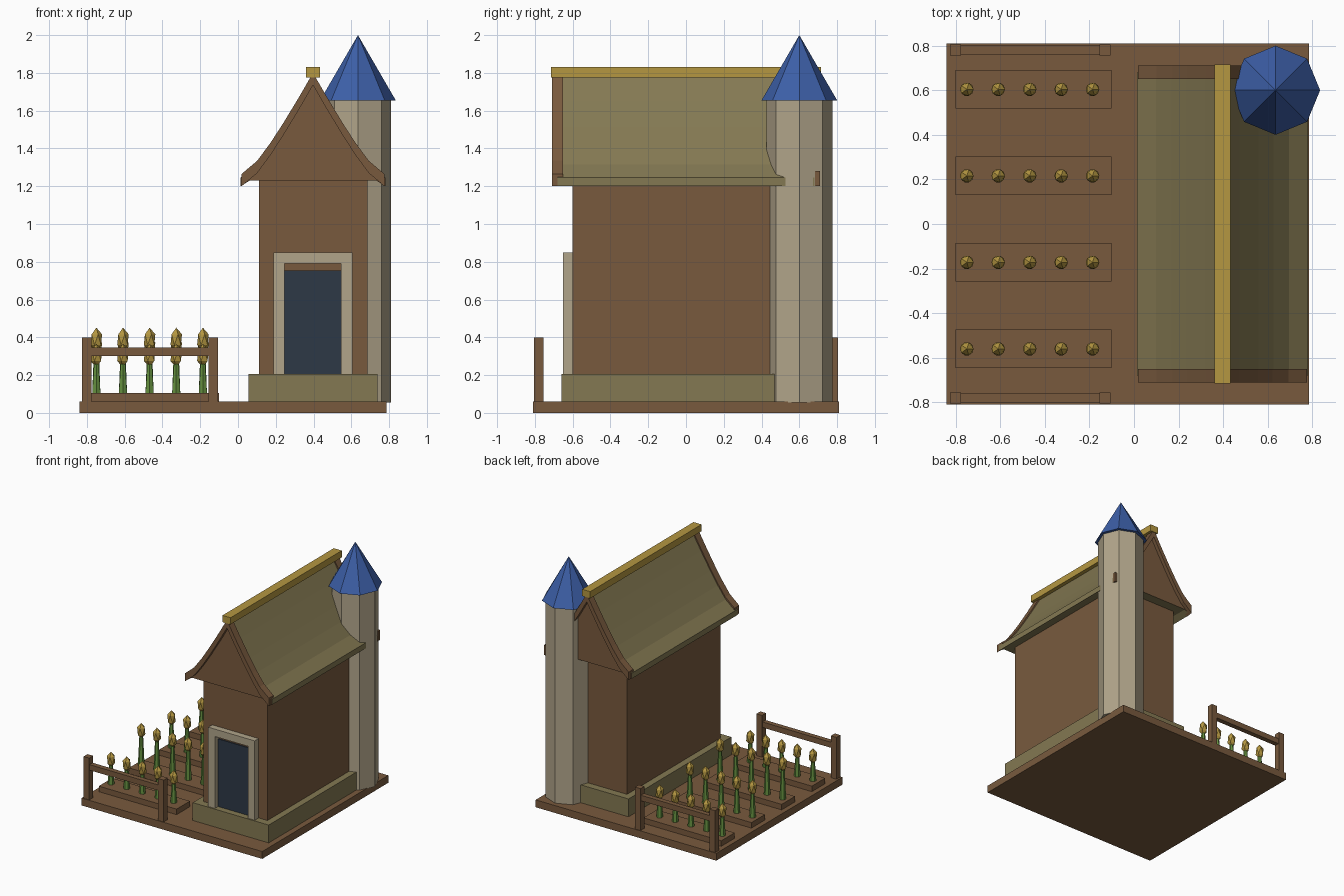
import bpy
import bmesh
import math
from mathutils import Matrix, Vector

if "Cube" in bpy.data.objects:
    bpy.data.objects.remove(bpy.data.objects["Cube"])


def material(name, r, g, b):
    m = bpy.data.materials.new(name)
    m.use_nodes = True
    m.diffuse_color = (r, g, b, 1)
    m.node_tree.nodes["Principled BSDF"].inputs["Base Color"].default_value = (r, g, b, 1)
    return m


BROWN = material("brown_wood", 0.19, 0.102, 0.048)
OLIVE = material("olive_thatch", 0.23, 0.19, 0.085)
BEIGE = material("beige_stone", 0.44, 0.375, 0.255)
BLUE = material("blue_tile", 0.046, 0.115, 0.39)
GOLD = material("gold", 0.46, 0.31, 0.053)
GREEN = material("stem_green", 0.13, 0.28, 0.05)
NAVY = material("dark_door", 0.027, 0.04, 0.062)


def finish(name, bm, *mats):
    bmesh.ops.recalc_face_normals(bm, faces=bm.faces)
    me = bpy.data.meshes.new(name)
    bm.to_mesh(me)
    bm.free()
    for m in mats:
        me.materials.append(m)
    ob = bpy.data.objects.new(name, me)
    bpy.context.collection.objects.link(ob)
    return ob


def box(name, mat, x, y, z):
    """Box given by its (min, max) range on each axis."""
    bm = bmesh.new()
    size = [r[1] - r[0] for r in (x, y, z)]
    mid = [(r[1] + r[0]) / 2 for r in (x, y, z)]
    bmesh.ops.create_cube(bm, size=1, matrix=Matrix.Translation(mid) @ Matrix.Diagonal((*size, 1)))
    return finish(name, bm, mat)


def cone(name, mat, sides, r1, r2, x, y, z1, z2):
    bm = bmesh.new()
    bmesh.ops.create_cone(bm, cap_ends=True, segments=sides, radius1=r1, radius2=r2,
                          depth=z2 - z1, matrix=Matrix.Translation((x, y, (z1 + z2) / 2)))
    return finish(name, bm, mat)


def prism(name, points, y1, y2, *mats):
    """Extrude an (x, z) outline along y; a second material goes on the ends."""
    bm = bmesh.new()
    face = bm.faces.new([bm.verts.new((x, y1, z)) for x, z in points])
    ext = bmesh.ops.extrude_face_region(bm, geom=[face])["geom"]
    new = [v for v in ext if isinstance(v, bmesh.types.BMVert)]
    bmesh.ops.translate(bm, verts=new, vec=(0, y2 - y1, 0))
    bm.normal_update()
    for f in bm.faces:
        f.material_index = int(len(mats) > 1 and abs(f.normal.y) > 0.9)
    return finish(name, bm, *mats)


# Ground and house body
MID = 0.397
box("ground_slab", BROWN, (-0.84, 0.785), (-0.81, 0.81), (0, 0.06))
box("house_plinth", OLIVE, (0.055, 0.738), (-0.66, 0.66), (0.06, 0.205))
box("house_walls", BROWN, (0.11, 0.685), (-0.6, 0.6), (0.205, 1.25))

# Swept roof with brown gable ends
SWEEP = [(0, 1.80), (0.075, 1.67), (0.16, 1.53), (0.225, 1.43), (0.295, 1.335), (0.378, 1.265)]


def both_sides(half):
    return [(MID - x, z) for x, z in reversed(half)] + [(MID + x, z) for x, z in half if x]


top = [(x * 1.013, z - 0.02) for x, z in SWEEP]
under = [(0.383, 1.2), (0.335, 1.23)]
prism("roof", both_sides(top + under), -0.68, 0.68, OLIVE, BROWN)

# Curved barge boards on both gables
upper = both_sides(SWEEP)
lower = [(x, z - 0.065) for x, z in reversed(upper)]
for end, y in (("front", -0.68), ("back", 0.68)):
    prism(end + "_barge_board", upper + lower, y - 0.03, y + 0.03, BROWN)
box("ridge_beam", GOLD, (0.361, 0.433), (-0.715, 0.715), (1.775, 1.83))

# Doorway: stone surround and door leaf
prism("door_frame", [(0.187, 0.205), (0.187, 0.85), (0.605, 0.85), (0.605, 0.205),
                     (0.545, 0.205), (0.545, 0.79), (0.247, 0.79), (0.247, 0.205)],
      -0.65, -0.598, BEIGE)
box("door", NAVY, (0.247, 0.545), (-0.609, -0.6), (0.205, 0.755))

# Octagonal tower
cone("tower", BEIGE, 8, 0.175, 0.175, 0.635, 0.6, 0.055, 1.66)
cone("tower_roof", BLUE, 8, 0.2, 0, 0.635, 0.6, 1.655, 2.0)
box("tower_window", BROWN, (0.755, 0.783), (0.683, 0.709), (1.2, 1.28))

# Fences at the front and back of the garden
for end, y in (("front", -0.78), ("back", 0.78)):
    for side, x in (("right", -0.8), ("left", -0.13)):
        box(f"{end}_fence_post_{side}", BROWN, (x - 0.025, x + 0.025),
            (y - 0.025, y + 0.025), (0.06, 0.4))
    box(end + "_fence_rail", BROWN, (-0.8, -0.13), (y - 0.02, y + 0.02), (0.3, 0.345))

# Garden beds with rows of flowers
for row, lift in enumerate((0, 0.085, 0.04, 0)):
    y = -0.56 + row * 0.388
    box(f"garden_bed_{row}", BROWN, (-0.8, -0.1), (y - 0.086, y + 0.086), (0.06, 0.105))
    for col in range(5):
        x = -0.75 + col * 0.141
        z = 0.303 + lift
        cone(f"stem_{row}_{col}", GREEN, 6, 0.025, 0.014, x, y, 0.105, z - 0.04)
        bm = bmesh.new()
        bmesh.ops.create_icosphere(bm, subdivisions=1, radius=1, matrix=Matrix.Translation((x, y, z))
                                   @ Matrix.Diagonal((0.034, 0.034, 0.063, 1)))
        finish(f"bloom_{row}_{col}", bm, GOLD)
